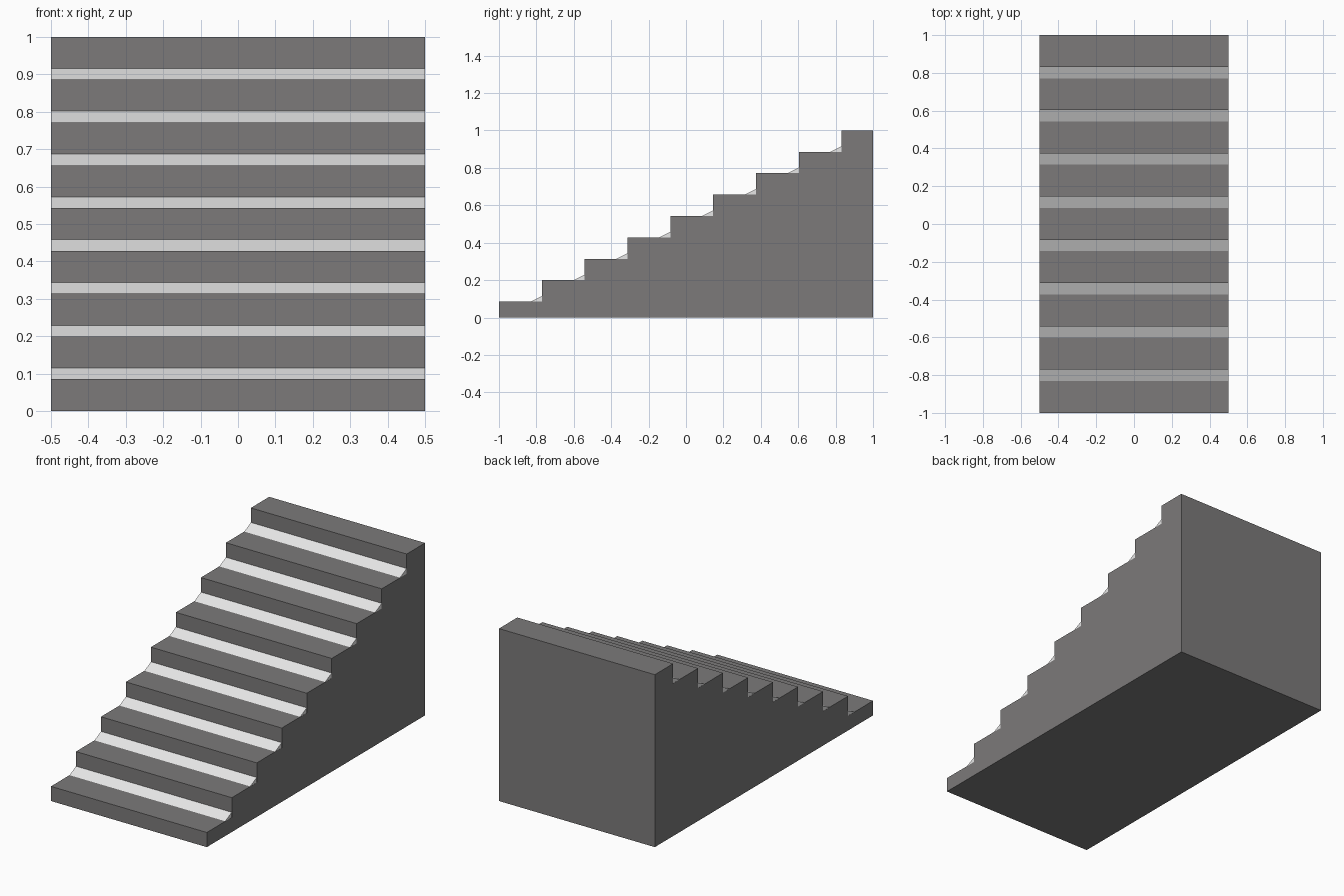
import bpy, bmesh

if "Cube" in bpy.data.objects:
    bpy.data.objects.remove(bpy.data.objects["Cube"])


def material(name, rgb):
    m = bpy.data.materials.new(name)
    m.diffuse_color = (*rgb, 1)
    m.use_nodes = True
    m.node_tree.nodes["Principled BSDF"].inputs["Base Color"].default_value = m.diffuse_color
    return m


def extrude_profile(name, points, half_width, mat):
    """Extrude a (y, z) outline symmetrically along x."""
    bm = bmesh.new()
    face = bm.faces.new([bm.verts.new((-half_width, y, z)) for y, z in points])
    out = bmesh.ops.extrude_face_region(bm, geom=[face])
    moved = [v for v in out["geom"] if isinstance(v, bmesh.types.BMVert)]
    bmesh.ops.translate(bm, verts=moved, vec=(2 * half_width, 0, 0))
    bmesh.ops.recalc_face_normals(bm, faces=bm.faces)
    mesh = bpy.data.meshes.new(name)
    bm.to_mesh(mesh)
    bm.free()
    mesh.materials.append(mat)
    obj = bpy.data.objects.new(name, mesh)
    bpy.context.collection.objects.link(obj)
    return obj


dark = material("dark grey", (0.2, 0.195, 0.195))
light = material("light grey", (0.8, 0.8, 0.8))

# Solid staircase: nine steps, the lowest riser and top tread are shorter
STEPS, RUN, RISE, FIRST = 9, 0.229, 0.1144, 0.085
outline = [(1, 0), (-1, 0)]
for i in range(STEPS):
    z = FIRST + RISE * i
    outline += [(-1 + RUN * i, z)]
    outline += [(-1 + RUN * (i + 1) if i < STEPS - 1 else 1, z)]
extrude_profile("stairs", outline, 0.5, dark)

# Ramp wedge running through the steps, set in a hair from the side faces
extrude_profile("ramp", [(-0.996, 0.002), (0.996, 0.002), (0.996, 0.998)], 0.4995, light)
